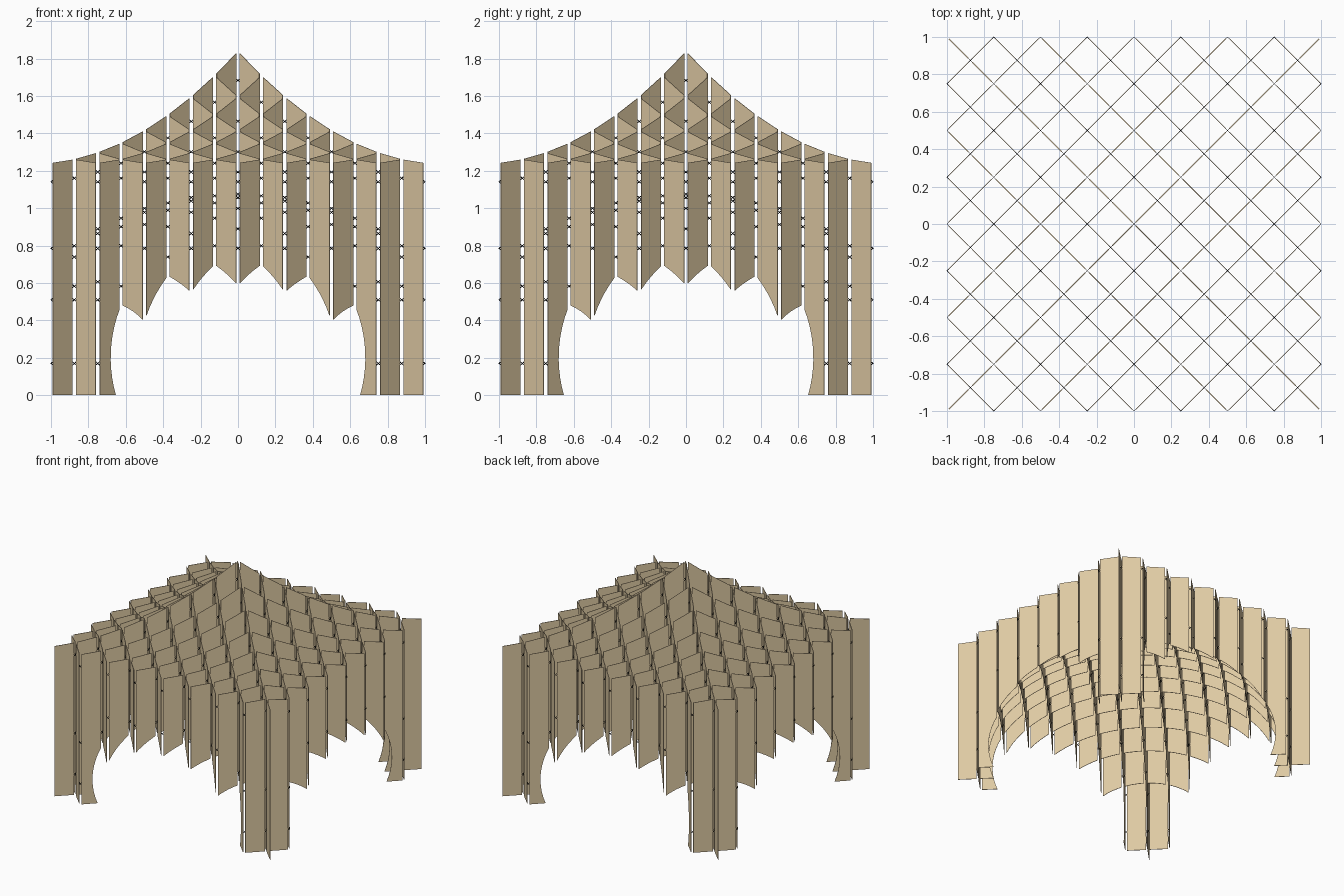
import bpy, bmesh, math
from mathutils import Vector

if "Cube" in bpy.data.objects:
    bpy.data.objects.remove(bpy.data.objects["Cube"])

STEP = 0.125            # node spacing of the diagonal grid
GAP = 0.08              # panel end clearance (fraction of a panel)
THICK = 0.004
A2, C, ZC = 1.334, 0.775, 0.2   # ellipsoid vault: radius squared, half height, centre


def material(name, col):
    m = bpy.data.materials.new(name)
    m.diffuse_color = (*col, 1)
    m.use_nodes = True
    m.node_tree.nodes["Principled BSDF"].inputs["Base Color"].default_value = m.diffuse_color
    return m


wood = material("light plywood", (0.73, 0.585, 0.365))
black = material("black tie", (0.006, 0.006, 0.006))


def roof(x, y):
    t = 1 - max(abs(x), abs(y))
    return 1.241 + 0.099 * t + 0.498 * t * t


def vault(x, y):
    k = 1 - (x * x + y * y) / A2
    return ZC + C * math.sqrt(k) if k > 0 else 0.0


def finish(bm, name, mat):
    bmesh.ops.recalc_face_normals(bm, faces=bm.faces)
    me = bpy.data.meshes.new(name)
    bm.to_mesh(me)
    bm.free()
    me.materials.append(mat)
    ob = bpy.data.objects.new(name, me)
    bpy.context.collection.objects.link(ob)


def slab(bm, pts, normal):
    """Thin plate from a planar outline."""
    off = normal * THICK / 2
    a = [bm.verts.new(p + off) for p in pts]
    b = [bm.verts.new(p - off) for p in pts]
    bm.faces.new(a)
    bm.faces.new(b[::-1])
    n = len(pts)
    for i in range(n):
        bm.faces.new((a[i], b[i], b[(i + 1) % n], a[(i + 1) % n]))


def panel(bm, p, q):
    """One vertical board between grid nodes p and q, cut by roof and vault."""
    if p.length > q.length:
        p, q = q, p                       # inner end first

    def at(s):
        return p.lerp(q, s)

    s0, s1 = GAP, 1 - GAP
    z0, z1 = roof(*p), roof(*q)

    def pt(s, z):
        v = at(s)
        return Vector((v.x, v.y, z))
    pts = [pt(s0, z0 + (z1 - z0) * s0), pt(s1, z0 + (z1 - z0) * s1)]
    inside0 = at(s0).length_squared < A2
    inside1 = at(s1).length_squared < A2
    if inside0 and inside1:               # hanging board
        for i in range(7):
            s = s1 + (s0 - s1) * i / 6
            pts.append(pt(s, vault(*at(s))))
    elif inside0:                         # leg board with curved inner edge
        pts.append(pt(s1, 0))
        top = vault(*at(s0))
        for i in range(11):
            z = top * i / 10
            r2 = A2 * (1 - ((z - ZC) / C) ** 2)
            lo, hi = s0, s1
            for _ in range(30):
                m = (lo + hi) / 2
                if at(m).length_squared < r2:
                    lo = m
                else:
                    hi = m
            pts.append(pt(lo, z))
    else:                                 # full-height leg board
        pts += [pt(s1, 0), pt(s0, 0)]
    d = (q - p).normalized()
    slab(bm, pts, Vector((-d.y, d.x, 0)))


def rod(bm, a, b, w=0.0016):
    """Thin square bar between two points."""
    d = (b - a).normalized()
    u = d.cross(Vector((0, 0, 1))).normalized() * w
    v = d.cross(u).normalized() * w
    e = [[bm.verts.new(c + i * u + j * v) for i, j in ((1, 1), (-1, 1), (-1, -1), (1, -1))]
         for c in (a, b)]
    bm.faces.new(e[0])
    bm.faces.new(e[1][::-1])
    for i in range(4):
        k = (i + 1) % 4
        bm.faces.new((e[0][i], e[1][i], e[1][k], e[0][k]))


# Boards in the two diagonal directions
for d, name in ((1, "rising_diagonal_boards"), (-1, "falling_diagonal_boards")):
    bm = bmesh.new()
    for i in range(-8, 8):
        for j in range(-8, 9):
            if (i + j) % 2 == 0 and -8 <= j + d <= 8:
                panel(bm, Vector((i, j)) * STEP, Vector((i + 1, j + d)) * STEP)
    finish(bm, name, wood)

# Crossed ties joining board ends at every node
bm = bmesh.new()
for i in range(-8, 9):
    for j in range(-8, 9):
        if (i + j) % 2 or (abs(i) == 8 and abs(j) == 8):
            continue
        x, y = i * STEP, j * STEP
        t = 1 - max(abs(x), abs(y))
        heights = [roof(x, y) - 0.1 - 0.055 * t * t]
        low = vault(x, y)
        if low == 0:
            heights += [0.17, 0.51]
        else:
            heights.append(0.785 if t == 0 else low + 0.1)
        for z in heights:
            for dx in (-1, 1):
                for dy in (-1, 1):
                    if abs(i + dx) > 8 or abs(j + dy) > 8:
                        continue
                    for dz in (-1, 1):
                        rod(bm, Vector((x, y, z)),
                            Vector((x + dx * 0.014, y + dy * 0.014, z + dz * 0.012)))
finish(bm, "node_ties", black)
